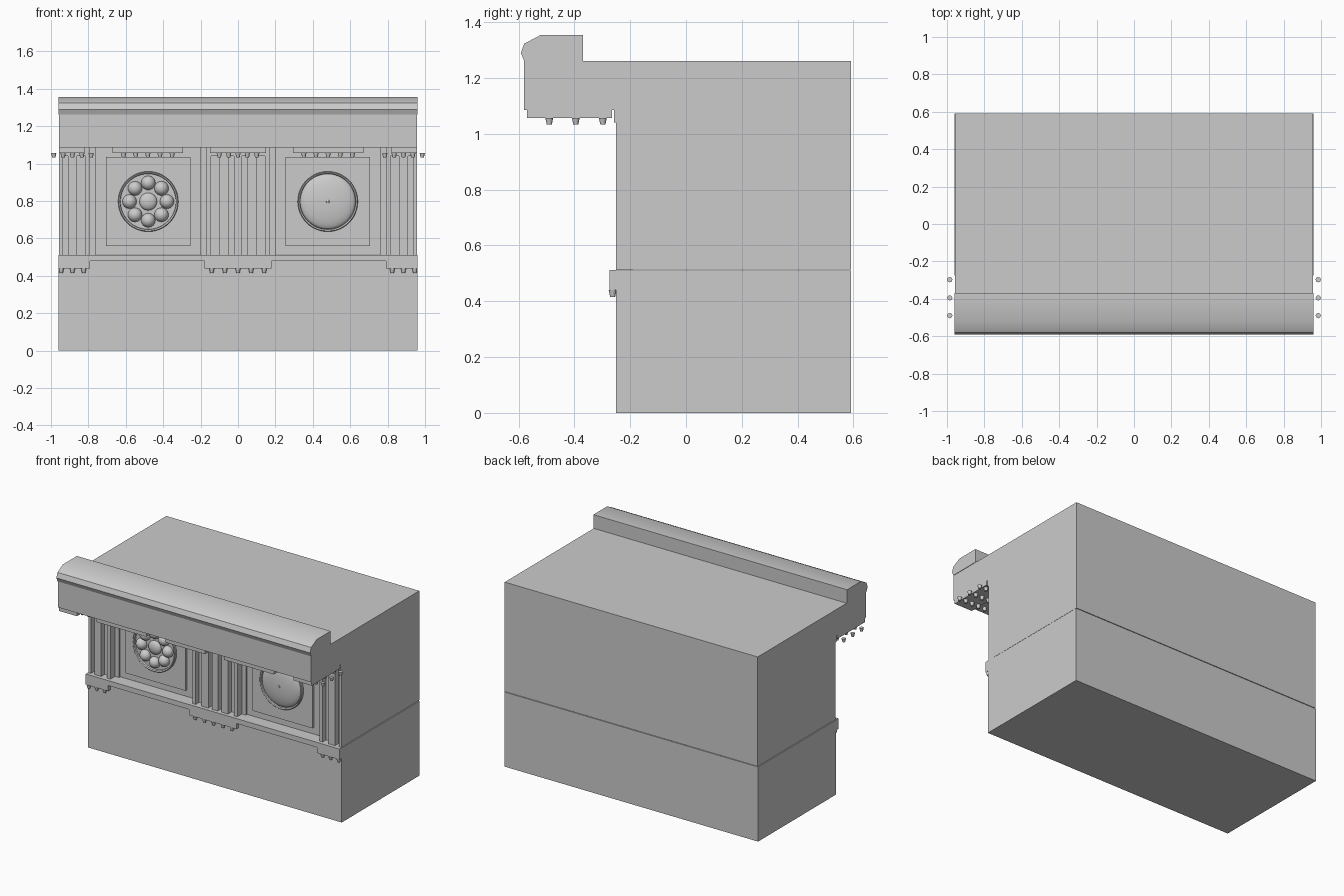
import bpy, bmesh
from math import pi, cos, sin, radians
from mathutils import Matrix, Vector

if "Cube" in bpy.data.objects:
    bpy.data.objects.remove(bpy.data.objects["Cube"], do_unlink=True)

stone = bpy.data.materials.new("grey stone")
stone.use_nodes = True
GREY = (0.6, 0.6, 0.6, 1)
stone.diffuse_color = GREY
stone.node_tree.nodes["Principled BSDF"].inputs["Base Color"].default_value = GREY

HALF = 0.957      # half length of the masonry
FIELD = -0.19     # recessed wall behind the frieze ornament
FACE = -0.25      # front of the triglyph bars


def finish(name, bm, smooth=None):
    bmesh.ops.recalc_face_normals(bm, faces=bm.faces)
    me = bpy.data.meshes.new(name)
    bm.to_mesh(me)
    bm.free()
    ob = bpy.data.objects.new(name, me)
    bpy.context.collection.objects.link(ob)
    me.materials.append(stone)
    if smooth:
        bpy.ops.object.select_all(action='DESELECT')
        ob.select_set(True)
        bpy.context.view_layer.objects.active = ob
        bpy.ops.object.shade_smooth_by_angle(angle=radians(smooth))
    return ob


def add_box(bm, x, y, z):
    size = Vector((x[1] - x[0], y[1] - y[0], z[1] - z[0]))
    mid = Vector((sum(x), sum(y), sum(z))) / 2
    bmesh.ops.create_cube(bm, size=1, matrix=Matrix.Translation(mid) @ Matrix.Diagonal(size).to_4x4())


def boxes(name, items):
    bm = bmesh.new()
    for item in items:
        add_box(bm, *item)
    return finish(name, bm)


def extrude_x(name, profile, half, smooth=None):
    bm = bmesh.new()
    face = bm.faces.new([bm.verts.new((-half, y, z)) for y, z in profile])
    ext = bmesh.ops.extrude_face_region(bm, geom=[face])
    moved = [v for v in ext["geom"] if isinstance(v, bmesh.types.BMVert)]
    bmesh.ops.translate(bm, verts=moved, vec=(2 * half, 0, 0))
    return finish(name, bm, smooth)


def drops(name, places, top, height=0.024):
    # Small tapered pegs hanging from a flat surface
    bm = bmesh.new()
    for x, y in places:
        bmesh.ops.create_cone(bm, cap_ends=True, segments=12, radius1=0.009, radius2=0.014,
                              depth=height, matrix=Matrix.Translation((x, y, top - height / 2)))
    return finish(name, bm, 40)


def turned(name, profile, x, z, segments=48):
    # Profile of (radius, y) points spun about a front-to-back axis
    bm = bmesh.new()
    verts = [bm.verts.new((x + r, y, z)) for r, y in profile]
    edges = [bm.edges.new(pair) for pair in zip(verts, verts[1:])]
    bmesh.ops.spin(bm, geom=verts + edges, cent=(x, 0, z), axis=(0, 1, 0),
                   angle=2 * pi, steps=segments, use_merge=True)
    bmesh.ops.remove_doubles(bm, verts=bm.verts, dist=1e-5)
    return finish(name, bm, 40)


def span(a, b):
    return max(a, -HALF), min(b, HALF)


# Main masses
boxes("lower_beam", [((-0.96, 0.96), (FACE, 0.592), (0, 0.51))])
extrude_x("frieze_and_cornice", [(0.592, 0.514), (0.592, 1.262), (-0.58, 1.262),
                                 (-0.58, 1.085), (FIELD, 1.085), (FIELD, 0.514)], HALF)
extrude_x("crown_moulding", [(-0.58, 1.262), (-0.592, 1.29), (-0.58, 1.323),
                             (-0.52, 1.355), (-0.37, 1.355), (-0.37, 1.262)], 0.96, 40)

# Band and the short strips under it
boxes("band", [((-0.96, 0.96), (-0.275, FACE), (0.478, 0.512))])
boxes("band_strips", [((a, b), (-0.275, FACE), (0.44, 0.478))
                      for a, b in ((-0.96, -0.79), (-0.18, 0.18), (0.79, 0.96))])
lower_x = [0.07 * i for i in range(-2, 3)] + [s * (0.825 + 0.06 * i) for s in (-1, 1) for i in range(3)]
drops("band_drops", [(x, -0.263) for x in lower_x], 0.44)

# Grooved blocks: back plate, upright bars and cap
plates, bars, caps = [], [], []
for cx in (-0.96, 0, 0.96):
    plates.append((span(cx - 0.17, cx + 0.17), (-0.212, FIELD), (0.512, 1.085)))
    caps.append((span(cx - 0.17, cx + 0.17), (-0.258, FIELD), (1.04, 1.087)))
    for a, b in ((-0.17, -0.145), (-0.1, -0.05), (-0.022, 0.022), (0.05, 0.1), (0.145, 0.17)):
        x = span(cx + a, cx + b)
        if x[1] > x[0]:
            bars.append((x, (FACE, FIELD), (0.512, 1.04)))
boxes("groove_plates", plates)
boxes("groove_bars", bars)
boxes("groove_caps", caps)
boxes("frieze_margins", [((s * 0.48 + t * 0.295 - 0.015, s * 0.48 + t * 0.295 + 0.015),
                          (-0.2, FIELD), (0.512, 1.085)) for s in (-1, 1) for t in (-1, 1)])

# Soffit slabs with three rows of drops
slabs = [(-HALF, -0.82), (-0.67, -0.295), (-0.15, 0.15), (0.295, 0.67), (0.82, HALF)]
boxes("soffit_slabs", [(x, (-0.57, -0.265), (1.057, 1.087)) for x in slabs])
rows = (-0.49, -0.395, -0.298)
soffit = [(cx + gap * i, y) for cx, gap in ((-0.885, 0.05), (-0.482, 0.065), (0, 0.05),
                                            (0.482, 0.065), (0.885, 0.05))
          for i in range(-2, 3) for y in rows]
drops("soffit_drops", soffit, 1.057)

# Square panels with round frames
CX, CZ = 0.48, 0.797
for side, label in ((-1, "right"), (1, "left")):
    x = side * CX
    boxes(label + "_panel", [((x - 0.227, x + 0.227), (-0.207, FIELD), (0.56, 1.035))])
    turned(label + "_round_frame", [(0.161, -0.205), (0.161, -0.222), (0.157, -0.226),
                                    (0.15, -0.222), (0.148, -0.21), (0, -0.21)], x, CZ)

# Shallow dome with a tiny tip
dome = [(0.148 * cos(i * pi / 20), -0.21 - 0.034 * sin(i * pi / 20)) for i in range(11)]
turned("left_dome", dome, CX, CZ)
turned("dome_tip", [(0.01, -0.24), (0.008, -0.247), (0, -0.249)], CX, CZ, 16)

# Rosette of eight beads around a button
bm = bmesh.new()
for i in range(8):
    a = i * pi / 4
    spot = Matrix.Translation((-CX + 0.1 * cos(a), -0.211, CZ + 0.1 * sin(a)))
    bmesh.ops.create_uvsphere(bm, u_segments=20, v_segments=12, radius=0.038, matrix=spot)
finish("rosette_beads", bm, 60)
button = [(0.047 * cos(i * pi / 12), -0.21 - 0.025 * sin(i * pi / 12)) for i in range(7)]
turned("rosette_button", button, -CX, CZ, 32)
